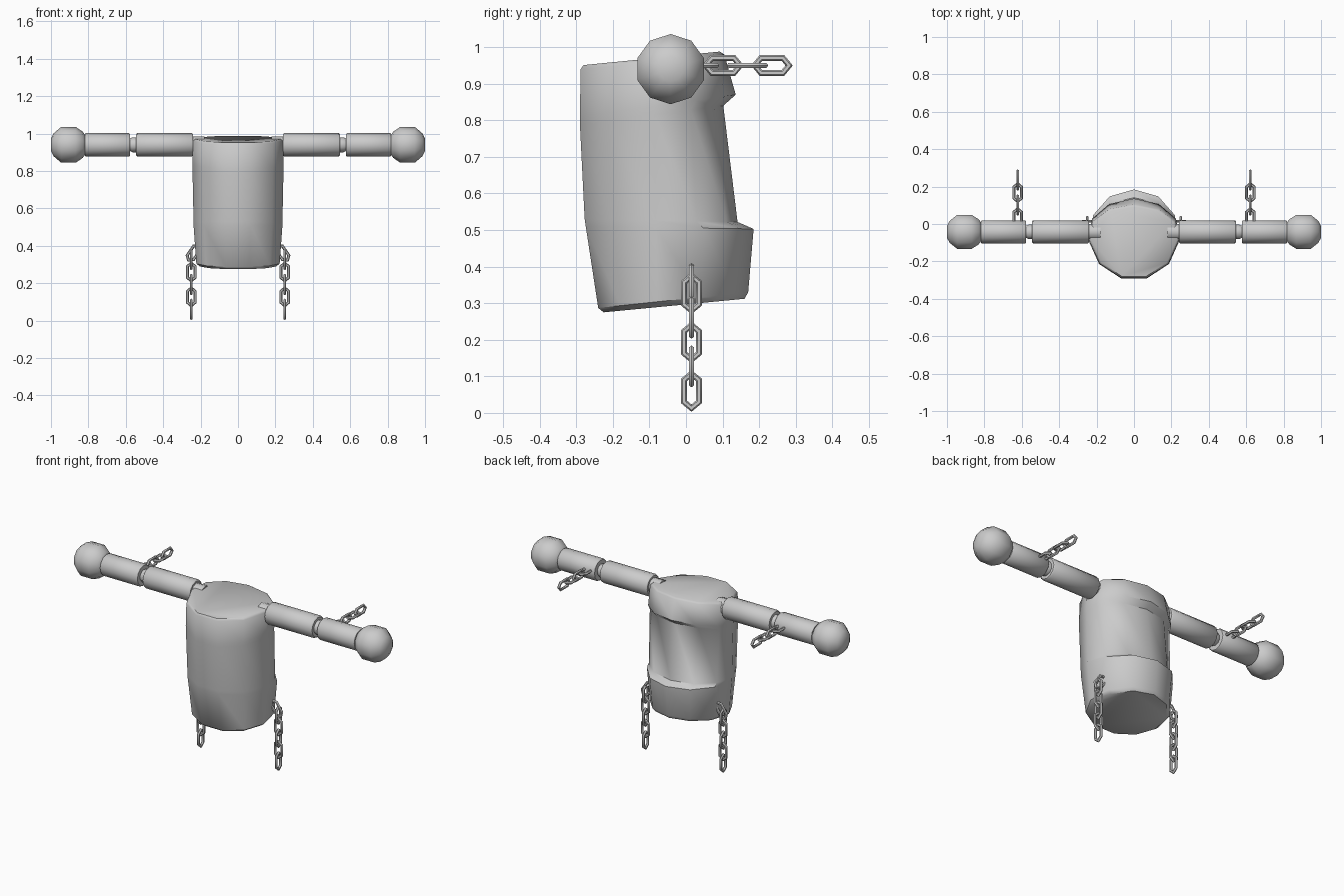
import bpy, bmesh
from math import sin, cos, pi, radians
from mathutils import Vector, Matrix

if "Cube" in bpy.data.objects:
    bpy.data.objects.remove(bpy.data.objects["Cube"])


def finish(name, bm, angle=45):
    bmesh.ops.recalc_face_normals(bm, faces=bm.faces)
    me = bpy.data.meshes.new(name)
    bm.to_mesh(me)
    bm.free()
    for p in me.polygons:
        p.use_smooth = True
    me.set_sharp_from_angle(angle=radians(angle))
    ob = bpy.data.objects.new(name, me)
    bpy.context.collection.objects.link(ob)
    return ob


def bridge(bm, rings, closed=False):
    """Skin a list of vertex rings with quads; cap the ends unless closed."""
    n = len(rings[0])
    pairs = list(zip(rings, rings[1:]))
    if closed:
        pairs.append((rings[-1], rings[0]))
    for a, b in pairs:
        for i in range(n):
            j = (i + 1) % n
            bm.faces.new((a[i], a[j], b[j], b[i]))
    if not closed:
        bm.faces.new(rings[0])
        bm.faces.new(rings[-1])


# Torso: 11-sided barrel with a recessed back
YC = -0.05
torso_rings = [  # half width, front y, back y, front z, back z
    (0.205, -0.225, 0.160, 0.275, 0.312),
    (0.225, -0.240, 0.170, 0.287, 0.330),
    (0.240, -0.274, 0.185, 0.510, 0.503),
    (0.240, -0.277, 0.141, 0.530, 0.522),
    (0.246, -0.290, 0.102, 0.790, 0.840),
    (0.247, -0.290, 0.136, 0.810, 0.870),
    (0.243, -0.288, 0.105, 0.940, 0.980),
    (0.232, -0.280, 0.092, 0.951, 0.988),
]
bm = bmesh.new()
rings = []
for hw, yf, yb, zf, zb in torso_rings:
    ring = []
    for k in range(11):
        a = 2 * pi * k / 11
        c = cos(a)
        y = YC + c * ((yb - YC) if c > 0 else (YC - yf) / 0.959)
        t = (y - yf) / (yb - yf)
        ring.append(bm.verts.new((hw * sin(a), y, zf + (zb - zf) * t)))
    rings.append(ring)
bridge(bm, rings)
finish("torso", bm)


# Arm parts: profiles turned around the x axis
def lathe_x(name, profile, side, sides):
    bm = bmesh.new()
    rings = [[bm.verts.new((side * x, -0.042 + r * sin(2 * pi * k / sides),
                            0.94 + r * cos(2 * pi * k / sides)))
              for k in range(sides)] for x, r in profile]
    bridge(bm, rings)
    finish(name, bm)


def tube(x0, x1, r, b):
    return [(x0, r - b), (x0 + b, r), (x1 - b, r), (x1, r - b)]


arm_parts = [
    ("shoulder_joint", [(0.18, 0.045), (0.25, 0.045)], 10),
    ("upper_arm", tube(0.240, 0.545, 0.062, 0.006), 12),
    ("elbow_joint", [(0.535, 0.025), (0.545, 0.040), (0.565, 0.040), (0.585, 0.030)], 10),
    ("forearm", tube(0.578, 0.818, 0.062, 0.004), 12),
    ("hand", [(0.812, 0.045), (0.83, 0.070), (0.868, 0.096), (0.945, 0.096),
              (0.985, 0.062), (1.0, 0.034)], 10),
]


# Chains: six-cornered links alternating by a quarter turn
def add_link(bm, mat):
    path = [Vector(p) for p in ((0, .047), (.0205, .030), (.0205, -.030),
                                (0, -.047), (-.0205, -.030), (-.0205, .030))]
    r, rings = 0.0078, []
    for i, p in enumerate(path):
        d0 = (p - path[i - 1]).normalized()
        d1 = (path[(i + 1) % 6] - p).normalized()
        n0, n1 = Vector((-d0.y, d0.x)), Vector((-d1.y, d1.x))
        m = (n0 + n1).normalized()
        m = m / m.dot(n0)
        ring = []
        for k in range(6):
            a = 2 * pi * k / 6
            q = p + m * (r * cos(a))
            ring.append(bm.verts.new(mat @ Vector((r * sin(a), q.x, q.y))))
        rings.append(ring)
    bridge(bm, rings, closed=True)


def chain(name, start, turn, offsets):
    bm = bmesh.new()
    for i, s in enumerate(offsets):
        add_link(bm, Matrix.Translation(start) @ turn @ Matrix.Translation((0, 0, s))
                 @ Matrix.Rotation(pi / 2 * (i % 2), 4, 'Z'))
    return bm


for side, label in ((-1, "left"), (1, "right")):
    for part, profile, sides in arm_parts:
        lathe_x(f"{part}_{label}", profile, side, sides)

    # Hanging chain at the hip, its top link leaning into the torso
    bm = chain("hip", (side * 0.25, 0.015, 0), Matrix.Identity(4),
               [0.06, 0.127, 0.193, 0.26, 0.327])
    add_link(bm, Matrix.Translation((side * 0.238, 0.015, 0.362))
             @ Matrix.Rotation(side * -0.6, 4, 'Y') @ Matrix.Rotation(pi / 2, 4, 'Z'))
    finish(f"hip_chain_{label}", bm)

    # Chain trailing behind the forearm
    bm = chain("wrist", (side * 0.622, 0, 0.95), Matrix.Rotation(-pi / 2, 4, 'X'),
               [0.235, 0.168, 0.101, 0.034])
    finish(f"wrist_chain_{label}", bm)
